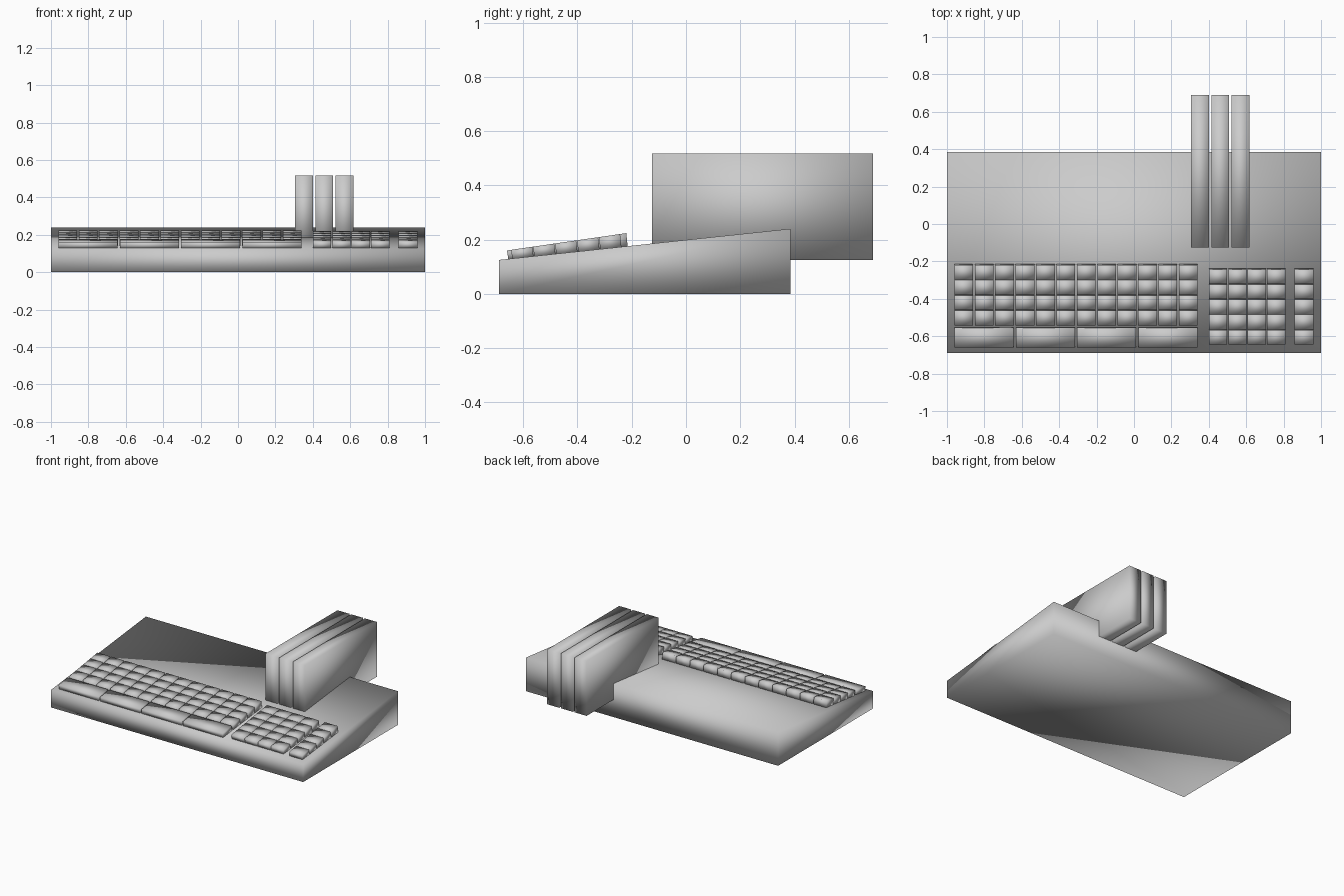
import bpy, bmesh

if "Cube" in bpy.data.objects:
    bpy.data.objects.remove(bpy.data.objects["Cube"])

# One plain grey plastic for everything
grey = bpy.data.materials.new("grey plastic")
grey.diffuse_color = (0.6, 0.6, 0.6, 1)
grey.use_nodes = True
grey.node_tree.nodes["Principled BSDF"].inputs["Base Color"].default_value = grey.diffuse_color

FRONT, BACK = -0.69, 0.385


def case_z(y):
    """Height of the sloping case top."""
    return 0.125 + (y - FRONT) * 0.115 / (BACK - FRONT)


def key_z(y):
    """Height of the key tops, slightly steeper than the case."""
    return 0.16 + 0.145 * (y + 0.66)


def add_block(bm, x0, x1, y0, y1, bottom, top, lean=0.0):
    """Six-sided block with sloping bottom and top, given as functions of y."""
    corners = [(x0, y0), (x1, y0), (x1, y1), (x0, y1)]
    low = [bm.verts.new((x, y, bottom(y))) for x, y in corners]
    high = [bm.verts.new((x, y - lean, top(y - lean))) for x, y in corners]
    bm.faces.new(low[::-1])
    bm.faces.new(high)
    for i in range(4):
        j = (i + 1) % 4
        bm.faces.new((low[i], low[j], high[j], high[i]))


def finish(bm, name):
    mesh = bpy.data.meshes.new(name)
    for f in bm.faces:
        f.smooth = True
    bm.to_mesh(mesh)
    bm.free()
    mesh.materials.append(grey)
    obj = bpy.data.objects.new(name, mesh)
    bpy.context.collection.objects.link(obj)


def key_grid(name, x0, x1, cols, y0, y1, rows, gap_x=0.009, gap_y=0.003):
    """Grid of keys filling the given area."""
    bm = bmesh.new()
    px, py = (x1 - x0 + gap_x) / cols, (y1 - y0 + gap_y) / rows
    for c in range(cols):
        for r in range(rows):
            x, y = x0 + c * px, y0 + r * py
            add_block(bm, x, x + px - gap_x, y, y + py - gap_y,
                      lambda v: case_z(v) - 0.002, key_z, 0.005)
    finish(bm, name)


# Wedge-shaped case
bm = bmesh.new()
add_block(bm, -1, 1, FRONT, BACK, lambda y: 0.0, case_z)
finish(bm, "case")

# Key groups
key_grid("main_keys", -0.96, 0.34, 12, -0.537, -0.215, 4)
key_grid("wide_keys", -0.96, 0.34, 4, -0.655, -0.553, 1, gap_x=0.012)
key_grid("number_keys", 0.40, 0.81, 4, -0.64, -0.238, 5, gap_x=0.006)
key_grid("side_keys", 0.858, 0.96, 1, -0.64, -0.238, 5)

# Three upright slabs plugged in at the back
for i in range(3):
    bm = bmesh.new()
    x = 0.305 + i * 0.1085
    add_block(bm, x, x + 0.095, -0.125, 0.69, lambda y: 0.125, lambda y: 0.518)
    finish(bm, f"upright_slab_{i + 1}")
